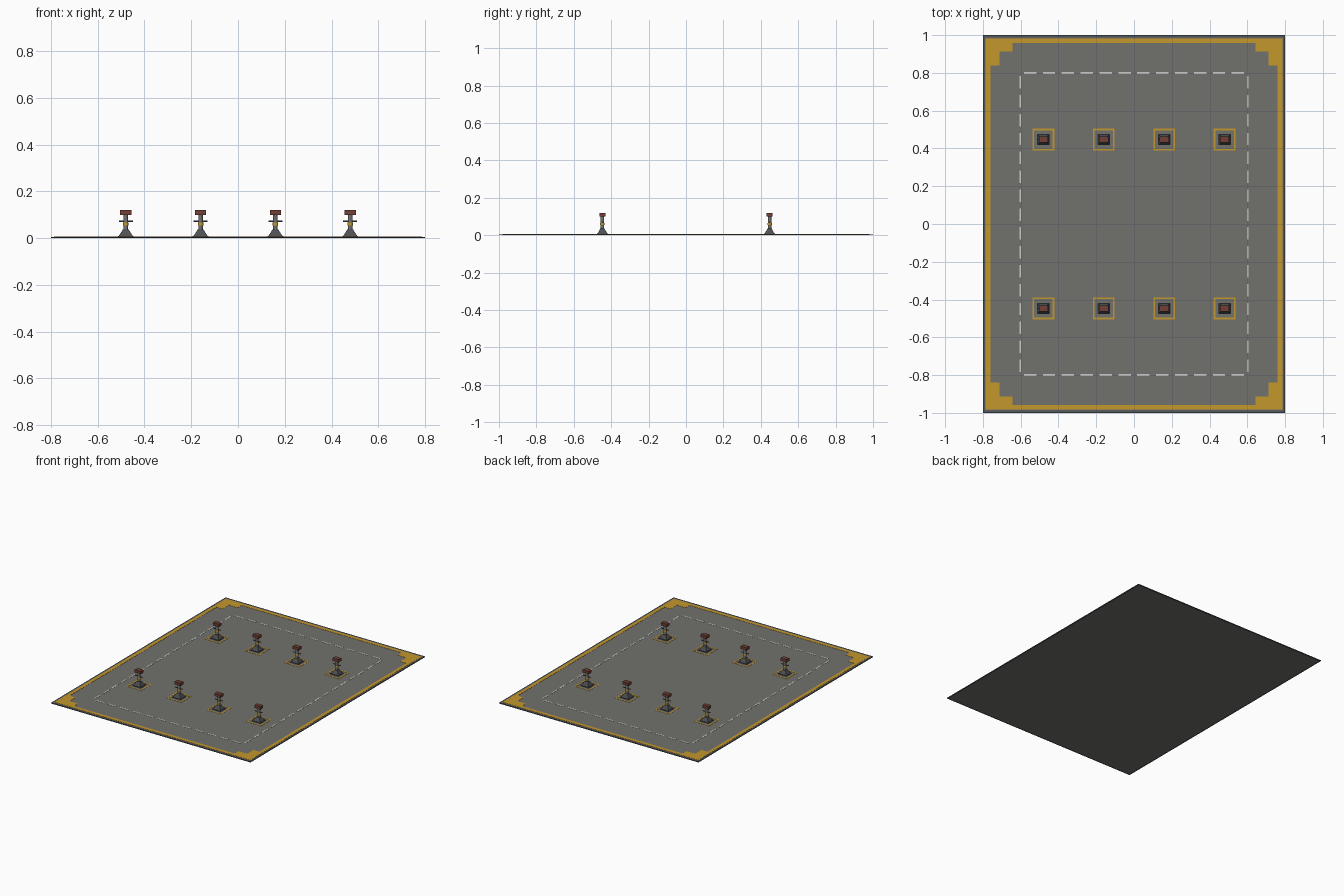
import bpy, bmesh, math
from mathutils import Matrix, Vector

if "Cube" in bpy.data.objects:
    bpy.data.objects.remove(bpy.data.objects["Cube"])


def mat(name, r, g, b):
    m = bpy.data.materials.new(name)
    m.diffuse_color = (r, g, b, 1)
    m.use_nodes = True
    m.node_tree.nodes["Principled BSDF"].inputs["Base Color"].default_value = m.diffuse_color
    return m


CONCRETE = mat("concrete grey", 0.165, 0.165, 0.155)
RIM = mat("rim grey", 0.085, 0.09, 0.095)
YELLOW = mat("safety yellow", 0.55, 0.31, 0.025)
WHITE = mat("line white", 0.6, 0.6, 0.57)
DARK = mat("dark steel", 0.075, 0.08, 0.085)
STEEL = mat("column steel", 0.17, 0.17, 0.165)
RUBBER = mat("red brown pad", 0.17, 0.05, 0.035)

TOP = 0.005      # slab top height
PAINT = 0.0012   # paint plate thickness


def finish(name, bm, material):
    me = bpy.data.meshes.new(name)
    bm.to_mesh(me)
    bm.free()
    me.materials.append(material)
    ob = bpy.data.objects.new(name, me)
    bpy.context.collection.objects.link(ob)
    return ob


def add_box(bm, x0, x1, y0, y1, z0, z1, taper=1.0):
    """Box between limits; taper scales the upper face about its centre."""
    c = Vector(((x0 + x1) / 2, (y0 + y1) / 2, (z0 + z1) / 2))
    size = Matrix.Diagonal((abs(x1 - x0), abs(y1 - y0), z1 - z0, 1))
    vs = bmesh.ops.create_cube(bm, size=1, matrix=Matrix.Translation(c) @ size)["verts"]
    for v in vs:
        if v.co.z > c.z:
            v.co.x = c.x + (v.co.x - c.x) * taper
            v.co.y = c.y + (v.co.y - c.y) * taper


def add_frame(bm, cx, cy, hx, hy, w, z0, z1):
    """Rectangular frame with outer half sizes hx, hy and strip width w."""
    for s in (-1, 1):
        add_box(bm, cx - hx, cx + hx, cy + s * hy, cy + s * (hy - w), z0, z1)
        add_box(bm, cx + s * hx, cx + s * (hx - w), cy - hy + w, cy + hy - w, z0, z1)


# floor slab with a darker rim
bm = bmesh.new()
add_box(bm, -0.788, 0.788, -0.988, 0.988, 0, TOP)
finish("floor_slab", bm, CONCRETE)
bm = bmesh.new()
add_frame(bm, 0, 0, 0.8, 1.0, 0.012, 0, TOP)
finish("slab_rim", bm, RIM)

# yellow border
bm = bmesh.new()
add_frame(bm, 0, 0, 0.786, 0.982, 0.025, TOP, TOP + PAINT)
finish("yellow_border", bm, YELLOW)

# stepped corner marks
bm = bmesh.new()
for sx in (-1, 1):
    for sy in (-1, 1):
        add_box(bm, sx * 0.761, sx * 0.643, sy * 0.957, sy * 0.912, TOP, TOP + PAINT)
        add_box(bm, sx * 0.761, sx * 0.712, sy * 0.912, sy * 0.84, TOP, TOP + PAINT)
finish("corner_marks", bm, YELLOW)

# dashed white outline
bm = bmesh.new()
DASH, LW = 0.033, 0.005
for s in (-1, 1):
    for i in range(12):
        x = -0.55 + 0.1 * i
        add_box(bm, x - DASH, x + DASH, s * 0.8 - LW, s * 0.8 + LW, TOP, TOP + PAINT)
    for i in range(16):
        y = -0.75 + 0.1 * i
        add_box(bm, s * 0.602 - LW, s * 0.602 + LW, y - DASH, y + DASH, TOP, TOP + PAINT)
finish("dashed_outline", bm, WHITE)


def cylinder(bm, r, z0, z1, x, y, sides=12):
    bmesh.ops.create_cone(bm, cap_ends=True, segments=sides, radius1=r, radius2=r,
                          depth=z1 - z0,
                          matrix=Matrix.Translation((x, y, (z0 + z1) / 2)))


# eight support stands, each in its painted square
n = 0
for y in (-0.447, 0.447):
    for x in (-0.48, -0.16, 0.16, 0.48):
        n += 1
        bm = bmesh.new()
        add_frame(bm, x, y, 0.058, 0.058, 0.009, TOP, TOP + PAINT)
        finish(f"stand_square_{n}", bm, YELLOW)

        # flared foot on a thin base plate
        bm = bmesh.new()
        add_box(bm, x - 0.034, x + 0.034, y - 0.03, y + 0.03, TOP, 0.009)
        add_box(bm, x - 0.030, x + 0.030, y - 0.026, y + 0.026, 0.009, 0.036, 0.42)
        finish(f"stand_foot_{n}", bm, DARK)

        # column
        bm = bmesh.new()
        cylinder(bm, 0.0095, 0.03, 0.1, x, y)
        finish(f"stand_column_{n}", bm, STEEL)

        # yellow collar
        bm = bmesh.new()
        cylinder(bm, 0.0115, 0.054, 0.066, x, y)
        finish(f"stand_collar_{n}", bm, YELLOW)

        # locking pin through the column
        bm = bmesh.new()
        bmesh.ops.create_cone(bm, cap_ends=True, segments=8, radius1=0.003, radius2=0.003,
                              depth=0.06, matrix=Matrix.Translation((x, y, 0.071))
                              @ Matrix.Rotation(math.pi / 2, 4, 'Y'))
        finish(f"stand_pin_{n}", bm, DARK)

        # top pad
        bm = bmesh.new()
        add_box(bm, x - 0.024, x + 0.024, y - 0.016, y + 0.016, 0.099, 0.119)
        finish(f"stand_pad_{n}", bm, RUBBER)
